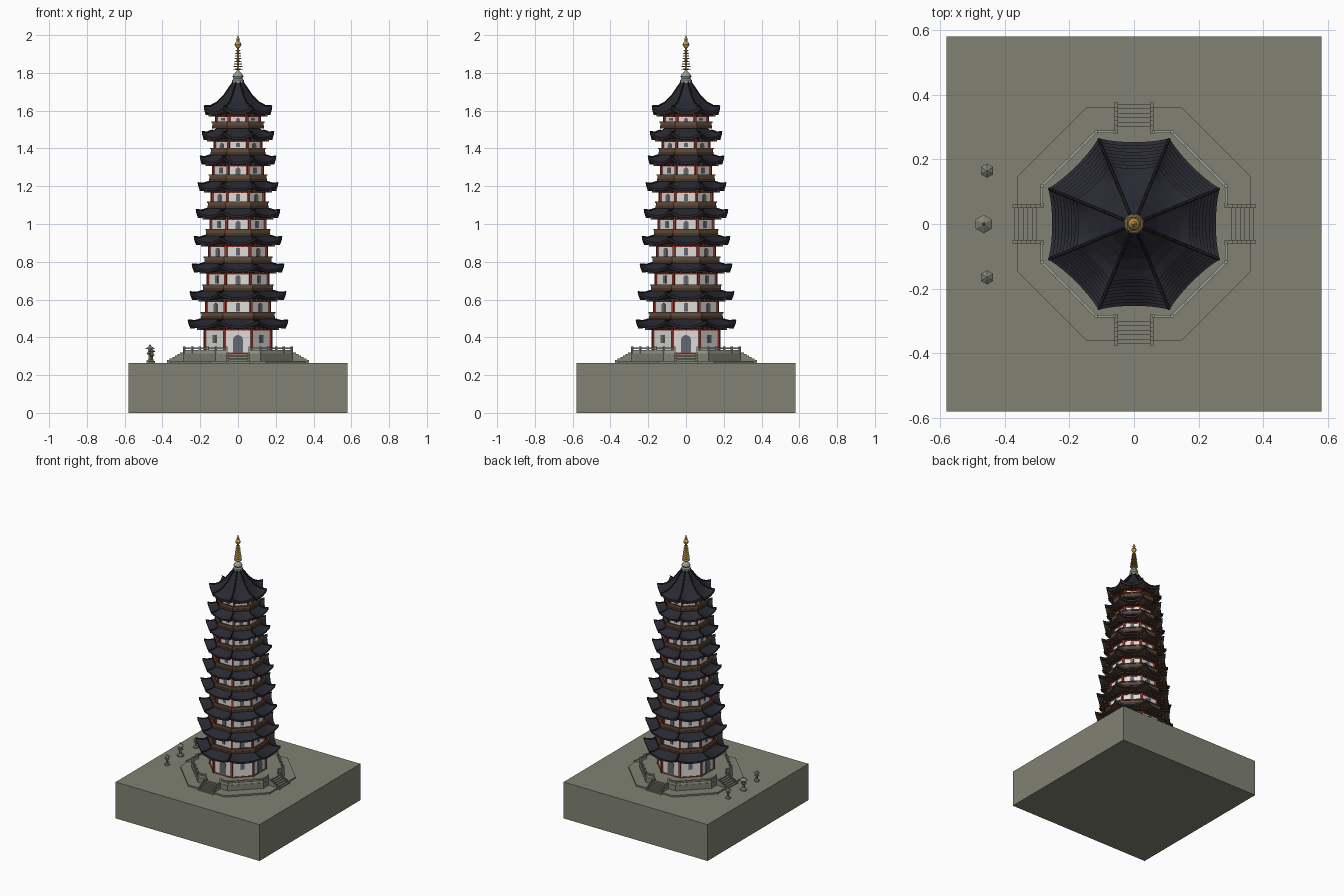
import bpy, bmesh, math
from mathutils import Matrix, Vector

if "Cube" in bpy.data.objects:
    bpy.data.objects.remove(bpy.data.objects["Cube"])


def material(name, r, g, b):
    m = bpy.data.materials.new(name)
    m.use_nodes = True
    m.diffuse_color = (r, g, b, 1)
    bsdf = m.node_tree.nodes["Principled BSDF"]
    bsdf.inputs["Base Color"].default_value = (r, g, b, 1)
    bsdf.inputs["Roughness"].default_value = 0.8
    return m


PAVING = material("olive paving", 0.22, 0.225, 0.17)
STONE = material("pale stone", 0.33, 0.35, 0.30)
WALL = material("white plaster", 0.72, 0.72, 0.70)
RED = material("red lacquer", 0.38, 0.035, 0.02)
TILE = material("dark roof tile", 0.022, 0.022, 0.032)
RIDGE = material("black ridge", 0.012, 0.012, 0.016)
BROWN = material("dark timber", 0.07, 0.04, 0.025)
RAIL = material("balcony timber", 0.13, 0.075, 0.045)
SHUTTER = material("grey shutter", 0.13, 0.14, 0.16)
GOLD = material("gold", 0.55, 0.33, 0.07)

EIGHTH = math.tau / 8
HALF = math.tan(math.pi / 8)


def finish(name, bm, mats):
    bmesh.ops.remove_doubles(bm, verts=bm.verts, dist=1e-5)
    bmesh.ops.recalc_face_normals(bm, faces=bm.faces)
    me = bpy.data.meshes.new(name)
    bm.to_mesh(me)
    bm.free()
    for m in mats:
        me.materials.append(m)
    ob = bpy.data.objects.new(name, me)
    bpy.context.collection.objects.link(ob)
    return ob


def side_point(a, s, z, weight, sides, flare, lift):
    """Point on a polygon side facing +x; s runs -1..1 between corners."""
    c = abs(s) ** 2.5 * weight
    r = a * (1 + flare * c)
    return Vector((r, r * math.tan(math.pi / sides) * s, z + lift * c))


def shell(name, rows, mats, sides=8, sub=1, flare=0, lift=0, at=(0, 0)):
    """Polygonal lathe; each row is apothem, z, corner weight, material of the band above it."""
    bm = bmesh.new()
    rings = []
    for row in rows:
        a, z, w = (tuple(row) + (0,))[:3]
        ring = []
        for k in range(sides):
            turn = Matrix.Rotation(k * math.tau / sides, 3, 'Z')
            for j in range(sub):
                p = turn @ side_point(a, 2 * j / sub - 1, z, w, sides, flare, lift)
                ring.append(bm.verts.new(p + Vector((*at, 0))))
        rings.append(ring)
    n = sides * sub
    for i in range(len(rings) - 1):
        lo, hi = rings[i], rings[i + 1]
        for j in range(n):
            f = bm.faces.new((lo[j], lo[(j + 1) % n], hi[(j + 1) % n], hi[j]))
            f.material_index = rows[i][3] if len(rows[i]) > 3 else 0
    return finish(name, bm, mats)


def drum(name, a, z0, z1, mat):
    return shell(name, [(0, z0), (a, z0), (a, z1), (0, z1)], [mat])


def block(bm, ang, out, along, z0, z1, depth, width):
    """Box on the side facing the given angle."""
    m = (Matrix.Rotation(ang, 4, 'Z') @ Matrix.Translation((out, along, (z0 + z1) / 2))
         @ Matrix.Diagonal((depth, width, z1 - z0, 1)))
    bmesh.ops.create_cube(bm, size=1, matrix=m)


def opening(bm, ang, out, half, z0, z1, arched):
    """Thin plate, square or round headed, laid on a wall."""
    pts = [(-half, z0), (half, z0)]
    if arched:
        pts += [(half * math.cos(t * math.pi / 8), z1 - half + half * math.sin(t * math.pi / 8))
                for t in range(9)]
    else:
        pts += [(half, z1), (-half, z1)]
    turn = Matrix.Rotation(ang, 3, 'Z')
    f = bm.faces.new([bm.verts.new(turn @ Vector((out, y, z))) for y, z in pts])
    ext = bmesh.ops.extrude_face_region(bm, geom=[f])["geom"]
    step = turn @ Vector((0.004, 0, 0))
    bmesh.ops.translate(bm, vec=step, verts=[v for v in ext if isinstance(v, bmesh.types.BMVert)])


def hip_ridges(name, rows, flare, lift):
    cu = bpy.data.curves.new(name, 'CURVE')
    cu.dimensions = '3D'
    cu.bevel_depth, cu.bevel_resolution, cu.use_fill_caps = 0.0045, 0, True
    cu.materials.append(RIDGE)
    for k in range(8):
        turn = Matrix.Rotation(k * EIGHTH, 3, 'Z')
        sp = cu.splines.new('POLY')
        sp.points.add(len(rows) - 1)
        for pt, (a, z, w, _) in zip(sp.points, rows):
            pt.co = (*(turn @ side_point(a, 1, z + 0.002, w, 8, flare, lift)), 1)
    ob = bpy.data.objects.new(name, cu)
    bpy.context.collection.objects.link(ob)
    bpy.ops.object.select_all(action='DESELECT')
    ob.select_set(True)
    bpy.context.view_layer.objects.active = ob
    bpy.ops.object.convert(target='MESH')


# Ground block and octagonal terrace
GROUND, FLOOR = 0.265, 0.315
bm = bmesh.new()
block(bm, 0, 0, 0, 0, GROUND, 1.16, 1.16)
finish("ground", bm, [PAVING])
drum("terrace_lower", 0.36, GROUND - 0.01, 0.276, PAVING)
drum("terrace_upper", 0.29, GROUND, FLOOR, PAVING)

# Four stairs with side walls
stairs = bmesh.new()
for q in range(4):
    ang = q * math.pi / 2
    for i in range(6):
        end = 0.372 - i * 0.014
        block(stairs, ang, (0.28 + end) / 2, 0, GROUND, GROUND + (i + 1) * 0.0083, end - 0.28, 0.10)
        for side in (-1, 1):
            block(stairs, ang, (0.28 + end + 0.004) / 2, side * 0.055, GROUND,
                  GROUND + (i + 1) * 0.0083 + 0.006, end + 0.004 - 0.28, 0.012)
finish("stairs", stairs, [PAVING])

# Terrace railing, open at the stairs
rail = bmesh.new()
corner = 0.285 * HALF
for k in range(8):
    spans = [(-corner, corner)] if k % 2 else [(-corner, -0.06), (0.06, corner)]
    for t0, t1 in spans:
        mid, length = (t0 + t1) / 2, t1 - t0
        block(rail, k * EIGHTH, 0.285, mid, 0.339, 0.345, 0.008, length)
        block(rail, k * EIGHTH, 0.285, mid, FLOOR, 0.332, 0.005, length)
        posts = 5 if k % 2 else 2
        for j in range(posts):
            block(rail, k * EIGHTH, 0.285, t0 + length * j / (posts - 1), FLOOR, 0.351, 0.009, 0.009)
finish("terrace_railing", rail, [STONE])

# Nine storeys
FLOORS = [FLOOR, 0.50, 0.648, 0.795, 0.94, 1.085, 1.23, 1.37, 1.51]
TIPS = [0.49, 0.64, 0.787, 0.932, 1.075, 1.217, 1.358, 1.488, 1.62]
FLARE, LIFT = 0.045, 0.028
for i, (base, tip) in enumerate(zip(FLOORS, TIPS)):
    n = f"storey_{i + 1}_"
    wall = 0.174 - 0.0076 * i
    head = tip - 0.046
    eave = (0.265 - 0.0106 * i) / (1 + FLARE)
    drum(n + "wall", wall, base, head + 0.02, WALL)

    # Red frame: corner posts and beams
    frame, grey, brackets = bmesh.new(), bmesh.new(), bmesh.new()
    foot = base if i == 0 else base + 0.012
    for k in range(8):
        ang = k * EIGHTH
        block(frame, ang + EIGHTH / 2, wall / math.cos(math.pi / 8), 0, foot, head, 0.013, 0.013)
        block(frame, ang, wall, 0, head - 0.008, head, 0.009, 2 * wall * HALF)
        block(frame, ang, wall, 0, foot, foot + 0.006, 0.008, 2 * wall * HALF)
        # Doors and windows swap sides on alternate storeys
        door = (k + i) % 2 == 0
        if i == 0:
            spec = (0.026, foot, 0.412) if door else (0.013, 0.37, 0.412)
        else:
            spec = (0.015 - 0.0004 * i, foot, head - 0.013) if door else (0.011, foot + 0.026, head - 0.013)
        opening(grey, ang, wall, *spec, door)
        # Eave brackets
        for j in range(-2, 3):
            block(brackets, ang, wall + 0.022, j * wall * HALF * 0.42, head - 0.004, head + 0.012, 0.044, 0.012)
    finish(n + "frame", frame, [RED])
    finish(n + "openings", grey, [SHUTTER])
    finish(n + "brackets", brackets, [BROWN])

    # Tiled roof with upturned corners and timber underside
    low = tip - 0.03
    if i < 8:
        top = [(wall - 0.01, tip + 0.02, 0, 0), (wall + 0.012, tip + 0.006, 0.05, 0),
               ((wall + eave) / 2 + 0.01, tip - 0.014, 0.35, 0), (eave, low, 1, 0)]
    else:
        top = [(0.0, 1.757, 0, 0), (0.022, 1.755, 0, 0), (0.045, 1.722, 0, 0), (0.075, 1.678, 0, 0),
               (0.108, 1.642, 0.05, 0), (0.142, 1.613, 0.4, 0), (eave, low + 0.004, 1, 0)]
    under = [(eave - 0.001, low - 0.013, 1, 1), (eave - 0.02, low - 0.013, 0.75, 1),
             (wall + 0.03, head + 0.009, 0.1, 1), (wall + 0.028, head + 0.002, 0, 1),
             (wall + 0.01, head, 0, 1), (wall - 0.01, head, 0, 1)]
    shell(n + "roof", top + under, [TILE, BROWN], sub=8, flare=FLARE, lift=LIFT)
    hip_ridges(n + "ridges", top[1:], FLARE, LIFT)

    # Balcony deck and parapet
    if i:
        out = wall + 0.029 - 0.0006 * i
        drum(n + "balcony_deck", out, base - 0.004, base + 0.012, BROWN)
        shell(n + "balcony_parapet", [(out - 0.002, base + 0.01), (out - 0.002, base + 0.026),
                                      (out + 0.003, base + 0.026), (out + 0.003, base + 0.033),
                                      (out - 0.008, base + 0.033), (out - 0.008, base + 0.01)], [RAIL])

# Finial: stone base, ringed gold spire
shell("finial_base", [(0, 1.745), (0.03, 1.745), (0.031, 1.762), (0.024, 1.77), (0.029, 1.78),
                      (0.022, 1.795), (0.012, 1.805), (0, 1.808)], [STONE], sides=12)
spire = [(0, 1.80), (0.013, 1.80), (0.006, 1.814)]
for j in range(8):
    z, r = 1.816 + j * 0.014, 0.026 - j * 0.0018
    spire += [(0.006, z), (r, z + 0.002), (r, z + 0.005), (0.006, z + 0.007)]
spire += [(0.005, 1.93), (0.014, 1.94), (0.018, 1.95), (0.012, 1.963), (0.006, 1.968),
          (0.009, 1.977), (0.005, 1.988), (0, 2.0)]
shell("finial_spire", spire, [GOLD], sides=12)

# Stone lanterns beside the terrace
LANTERN = [(0, 0), (0.8, 0), (0.8, 0.1), (0.35, 0.18), (0.3, 0.42), (0.7, 0.5), (0.7, 0.55), (0.45, 0.56),
           (0.45, 0.74), (1, 0.76), (0.35, 0.88), (0.15, 0.9), (0.22, 0.95), (0, 1)]
for name, x, y, r, h in (("lantern_large", -0.465, 0, 0.025, 0.098),
                         ("lantern_back", -0.455, 0.165, 0.019, 0.078),
                         ("lantern_front", -0.455, -0.165, 0.019, 0.078)):
    shell(name, [(a * r, GROUND + z * h) for a, z in LANTERN], [PAVING], sides=6, at=(x, y))
